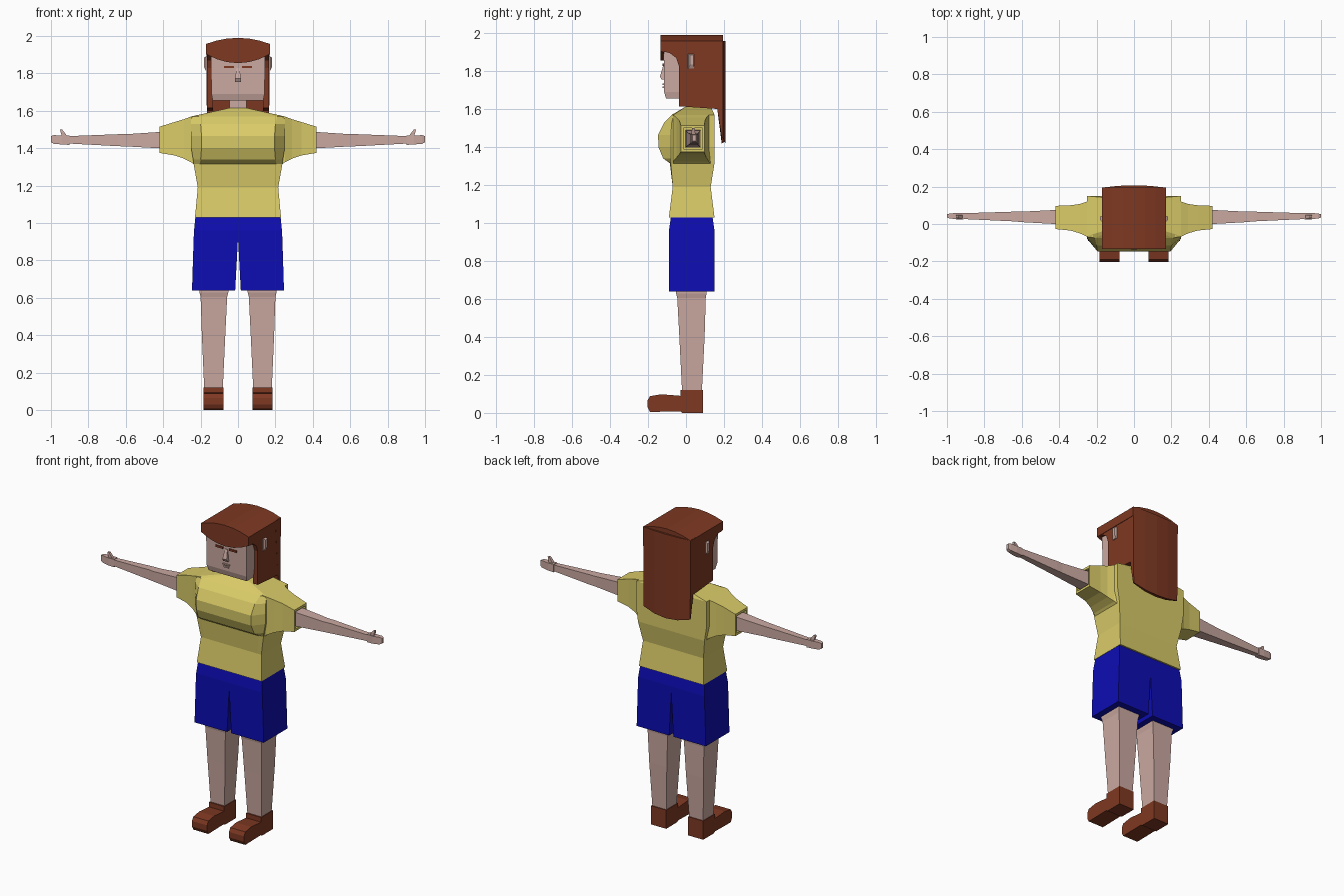
import bpy, bmesh
from mathutils import Vector


def material(name, rgb):
    m = bpy.data.materials.new(name)
    m.diffuse_color = (*rgb, 1)
    return m


SKIN = material("skin", (0.60, 0.40, 0.36))
YELLOW = material("shirt_yellow", (0.70, 0.60, 0.14))
BLUE = material("shorts_blue", (0.004, 0.004, 0.45))
BROWN = material("hair_brown", (0.21, 0.04, 0.016))


def loft(name, rings, mat):
    """Skin equal-sized rings of points and cap both ends."""
    bm = bmesh.new()
    vs = [[bm.verts.new(p) for p in r] for r in rings]
    n = len(vs[0])
    for a, b in zip(vs, vs[1:]):
        for i in range(n):
            j = (i + 1) % n
            bm.faces.new((a[i], a[j], b[j], b[i]))
    bm.faces.new(vs[0][::-1])
    bm.faces.new(vs[-1])
    bmesh.ops.recalc_face_normals(bm, faces=bm.faces)
    me = bpy.data.meshes.new(name)
    bm.to_mesh(me)
    bm.free()
    me.materials.append(mat)
    ob = bpy.data.objects.new(name, me)
    bpy.context.collection.objects.link(ob)
    return ob


def pair(name, rings, mat):
    """A left and a mirrored right copy."""
    for side, s in (("left_", 1), ("right_", -1)):
        loft(side + name, [[(s * x, y, z) for x, y, z in r] for r in rings], mat)


def zring(z, x0, x1, y0, y1):
    return [(x0, y0, z), (x1, y0, z), (x1, y1, z), (x0, y1, z)]


def xring(x, y0, y1, z0, z1):
    return [(x, y0, z0), (x, y1, z0), (x, y1, z1), (x, y0, z1)]


def box(name, x0, x1, y0, y1, z0, z1, mat):
    return loft(name, [zring(z0, x0, x1, y0, y1), zring(z1, x0, x1, y0, y1)], mat)


def yz_prism(profile, x0, x1):
    return [[(x, y, z) for y, z in profile] for x in (x0, x1)]


# Shirt body: z, half width, back y, side-front y, front half width, front y
body = [(1.03, .23, .15, -.09, .20, -.09),
        (1.19, .215, .13, -.07, .19, -.07),
        (1.315, .237, .15, -.08, .205, -.085),
        (1.34, .24, .15, -.08, .20, -.12),
        (1.40, .25, .15, -.08, .195, -.145),
        (1.465, .25, .15, -.08, .195, -.147),
        (1.53, .25, .15, -.075, .20, -.115),
        (1.57, .25, .15, -.065, .21, -.075),
        (1.615, .05, .13, .0, .03, .0)]
loft("shirt", [[(-xs, yb, z), (xs, yb, z), (xs, ys, z), (xf, yf, z),
                (-xf, yf, z), (-xs, ys, z)]
               for z, xs, yb, ys, xf, yf in body], YELLOW)

# Sleeves with hollow cuffs
pair("sleeve", [xring(.22, -.07, .14, 1.30, 1.575),
                xring(.25, -.068, .12, 1.325, 1.57),
                xring(.29, -.05, .107, 1.345, 1.555),
                xring(.34, -.035, .10, 1.362, 1.54),
                xring(.42, -.027, .097, 1.375, 1.515),
                xring(.42, -.014, .086, 1.39, 1.50),
                xring(.36, -.014, .086, 1.39, 1.50)], YELLOW)

# Arms, hands and thumbs
pair("arm", [xring(.34, -.002, .077, 1.397, 1.49),
             xring(.42, .0, .075, 1.40, 1.487),
             xring(.60, .01, .066, 1.41, 1.475),
             xring(.64, .014, .066, 1.411, 1.475),
             xring(.90, .026, .058, 1.425, 1.465)], SKIN)
pair("hand", [xring(.90, .026, .060, 1.418, 1.469),
              xring(.94, .024, .060, 1.420, 1.468),
              xring(.985, .030, .056, 1.424, 1.470),
              xring(1.0, .034, .052, 1.432, 1.465)], SKIN)
pair("thumb", [zring(1.46, .91, .94, .030, .050),
               zring(1.485, .928, .948, .030, .048),
               zring(1.50, .940, .952, .032, .046)], SKIN)

# Shorts
pair("shorts_leg", [zring(.64, .015, .246, -.09, .15),
                    zring(.92, 0, .237, -.09, .15),
                    zring(.96, 0, .235, -.09, .15),
                    zring(1.03, 0, .228, -.08, .14)], BLUE)

# Legs and shoes
pair("leg", [zring(.10, .082, .180, -.02, .083),
             zring(.40, .068, .193, -.035, .098),
             zring(.605, .058, .200, -.046, .104),
             zring(.63, .052, .206, -.052, .108),
             zring(.72, .052, .206, -.052, .108)], SKIN)
shoe = [(-.19, .005), (-.203, .03), (-.203, .065), (-.19, .088), (-.13, .098),
        (-.03, .09), (-.03, .12), (.09, .12), (.09, 0), (-.02, 0), (-.03, .008)]
pair("shoe", yz_prism(shoe, .078, .185), BROWN)

# Neck and head
box("neck", -.045, .045, .0, .10, 1.58, 1.68, SKIN)
loft("head", [zring(1.655, -.135, .135, -.105, .14),
              zring(1.69, -.142, .142, -.115, .15),
              zring(1.92, -.145, .145, -.118, .15)], SKIN)
pair("ear", [xring(.15, .010, .045, 1.81, 1.89),
             xring(.172, .012, .042, 1.815, 1.89),
             xring(.182, .022, .040, 1.835, 1.885)], SKIN)

# Face details
pair("eye", [zring(z, .022, .074, -.124, -.115) for z in (1.828, 1.840)], BROWN)
loft("nose", [zring(1.755, -.017, .017, -.128, -.11),
              zring(1.772, -.015, .015, -.137, -.11),
              zring(1.83, -.009, .009, -.120, -.11)], SKIN)
box("upper_lip", -.024, .024, -.123, -.11, 1.727, 1.735, SKIN)
box("lower_lip", -.018, .018, -.123, -.11, 1.712, 1.720, SKIN)

# Hair crown, arched across the top
steps = [-.17, -.115, -.06, 0, .06, .115, .17]
arch = [(x, 1.99 - .032 * (x / .17) ** 2) for x in steps]
crown = arch + [(.17, 1.90), (-.17, 1.90)]
loft("hair_crown", [[(x, y, z) for x, z in crown] for y in (-.125, .195)], BROWN)

# Fringe with a curved lower edge
fringe = arch + [(x, 1.855 + .048 * (x / .17) ** 2) for x in reversed(steps)]
loft("hair_fringe", [[(x, y, z) for x, z in fringe] for y in (-.134, -.117)], BROWN)

# Hair at the sides of the face
side_hair = [(-.125, 1.94), (-.125, 1.905), (-.085, 1.895), (-.052, 1.87),
             (-.038, 1.83), (-.038, 1.615), (.18, 1.60), (.18, 1.94)]
pair("side_hair", yz_prism(side_hair, .135, .167), BROWN)

# Long hair down the back, bowed with a rounded hem
back = []
for z, half, y_in, curve in ((1.96, .168, .14, 0), (1.60, .167, .165, 0),
                             (1.42, .165, .188, .03)):
    xs = [half * t for t in (-1, -.5, 0, .5, 1)]
    hem = [z + curve * (x / half) ** 2 for x in xs]
    outer = [(x, .207 - .012 * (x / half) ** 2, h) for x, h in zip(xs, hem)]
    inner = [(x, y_in, h) for x, h in zip(xs, hem)]
    back.append(outer + inner[::-1])
loft("back_hair", back, BROWN)
